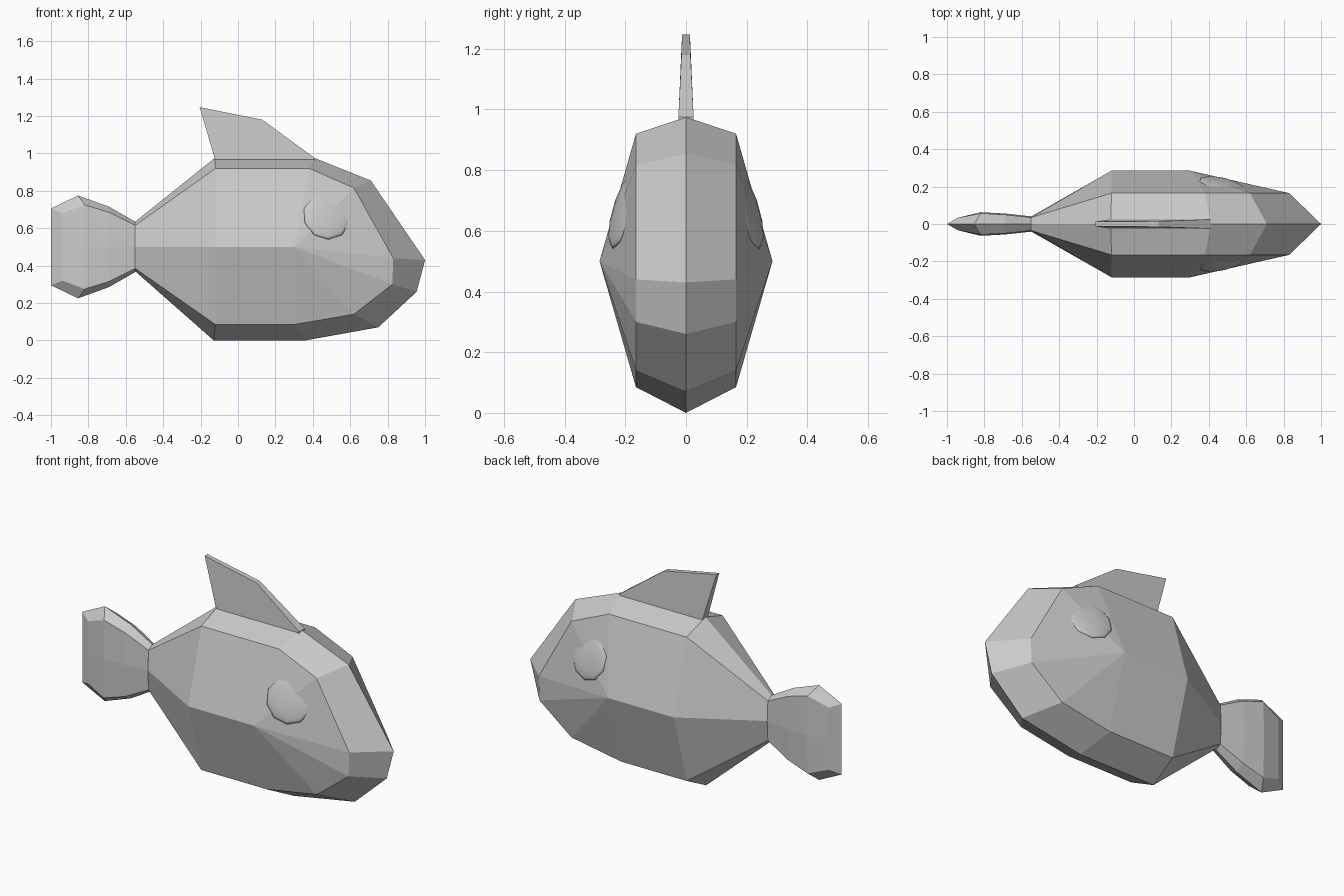
import bpy, bmesh
from mathutils import Vector

if "Cube" in bpy.data.objects:
    bpy.data.objects.remove(bpy.data.objects["Cube"])


def make(name, faces, weld=True):
    """Mesh from faces given as coordinate lists; mirrored over y = 0."""
    bm = bmesh.new()
    for side in (1, -1):
        for f in faces:
            bm.faces.new([bm.verts.new((x, y * side, z)) for x, y, z in f])
    bmesh.ops.remove_doubles(bm, verts=bm.verts, dist=0.0005)
    bmesh.ops.recalc_face_normals(bm, faces=bm.faces)
    me = bpy.data.meshes.new(name)
    bm.to_mesh(me)
    bm.free()
    ob = bpy.data.objects.new(name, me)
    bpy.context.collection.objects.link(ob)
    return ob


def bevel_band(outer, inner):
    """Quads joining the centre-plane outline to the raised side outline."""
    o = [(x, 0, z) for x, z in outer]
    return [[o[i], o[i + 1], inner[i + 1], inner[i]] for i in range(len(o) - 1)]


# body: ridge outline, side outline and widest line
ridge = [(-.55, .635), (-.125, .975), (.41, .975), (.71, .855), (1, .43),
         (.955, .26), (.75, .07), (.36, 0), (-.13, 0), (-.55, .37)]
rim = [(-.55, .035, .615), (-.12, .165, .92), (.38, .165, .92), (.62, .165, .815),
       (.83, .165, .44), (.825, .165, .30), (.62, .165, .14), (.30, .165, .085),
       (-.12, .165, .085), (-.55, .035, .385)]
m0, m1, m2 = (-.55, .04, .5), (-.12, .285, .5), (.30, .285, .5)
faces = bevel_band(ridge, rim)
faces += [[rim[0], rim[1], m1, m0], [m0, m1, rim[8], rim[9]],
          [rim[1], rim[2], m2, m1], [m1, m2, rim[7], rim[8]]]
faces += [[m2, rim[i], rim[i + 1]] for i in range(2, 7)]
make("body", faces)

# tail fin, symmetric about z = 0.5
top = [(-.55, .635), (-.69, .715), (-.855, .775), (-1, .705)]
top_rim = [(-.55, .035, .615), (-.69, .05, .685), (-.82, .057, .725), (-.94, .034, .68)]
low = [(x, 1 - z) for x, z in reversed(top)]
low_rim = [(x, y, 1 - z) for x, y, z in reversed(top_rim)]
faces = bevel_band(top + low, top_rim + low_rim)
mid = [(x, y + .006, .5) for x, y, z in top_rim[:3]] + [(-.94, .034, .5)]
for i in range(3):
    faces.append([top_rim[i], top_rim[i + 1], mid[i + 1], mid[i]])
    faces.append([mid[i], mid[i + 1], low_rim[2 - i], low_rim[3 - i]])
make("tail_fin", faces)

# dorsal fin, thinner towards the tip
fin = [(-.12, .025, .955), (-.125, .025, .975), (-.205, .013, 1.247),
       (.13, .015, 1.18), (.41, .025, .975), (.41, .025, .955)]
flat = [(x, 0, z) for x, y, z in fin]
faces = [fin] + [[fin[i], fin[(i + 1) % 6], flat[(i + 1) % 6], flat[i]] for i in range(5)]
make("dorsal_fin", faces)

# eyes: very shallow domes almost flush with the cheeks
for side, label in ((1, "left"), (-1, "right")):
    bpy.ops.mesh.primitive_uv_sphere_add(segments=10, ring_count=6, radius=1,
                                         location=(.475, .208 * side, .665))
    eye = bpy.context.object
    eye.name = "eye_" + label
    eye.scale = (.13, .13, .02)
    n = Vector((.24, side, .28))
    eye.rotation_euler = n.to_track_quat('Z', 'Y').to_euler()
    bpy.ops.object.shade_smooth()
